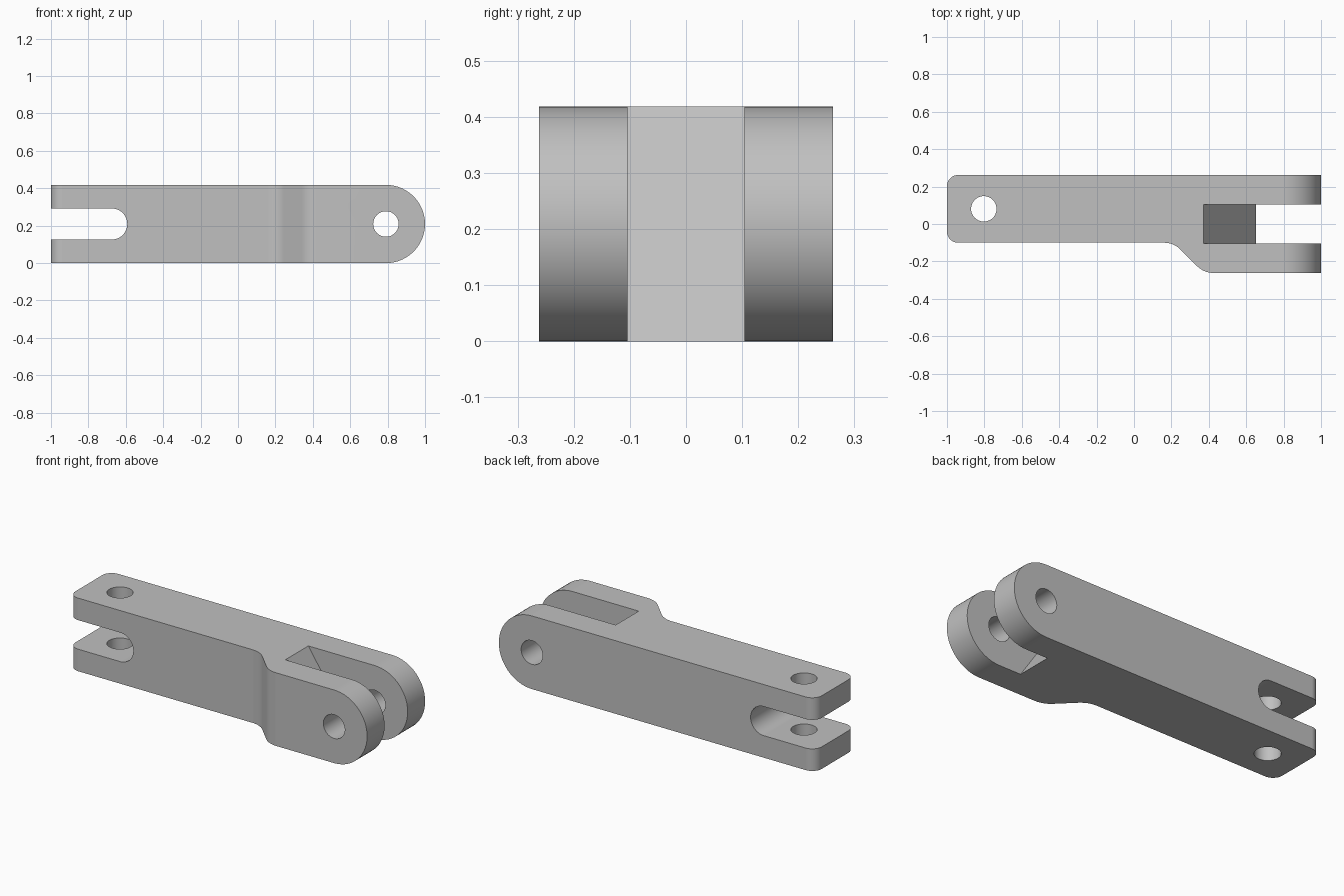
import bpy
import bmesh
import math
from mathutils import Vector

cube = bpy.data.objects.get("Cube")
if cube:
    bpy.data.objects.remove(cube, do_unlink=True)

HEIGHT = 0.418
MID = HEIGHT / 2
HALF = 0.262
HOLE = 0.068

steel = bpy.data.materials.new("grey_steel")
steel.use_nodes = True
grey = (0.53, 0.53, 0.53, 1)
steel.diffuse_color = grey
steel.node_tree.nodes["Principled BSDF"].inputs["Base Color"].default_value = grey


def rounded(corners):
    """Outline from (u, v, radius) corners, each turned into an arc."""
    out = []
    for i, (u, v, r) in enumerate(corners):
        p = Vector((u, v))
        a = (Vector(corners[i - 1][:2]) - p).normalized()
        b = (Vector(corners[(i + 1) % len(corners)][:2]) - p).normalized()
        if r == 0:
            arc = [p]
        else:
            half = a.angle(b) / 2
            centre = p + (a + b).normalized() * (r / math.sin(half))
            start = p + a * (r / math.tan(half)) - centre
            sweep = (math.pi - 2 * half) * (1 if a.x * b.y - a.y * b.x < 0 else -1)
            steps = max(4, round(abs(sweep) / math.radians(6)))
            arc = []
            for k in range(steps + 1):
                t = sweep * k / steps
                arc.append(centre + Vector((start.x * math.cos(t) - start.y * math.sin(t),
                                            start.x * math.sin(t) + start.y * math.cos(t))))
        for q in arc:
            if not out or (q - out[-1]).length > 1e-4:
                out.append(q)
    if (out[0] - out[-1]).length < 1e-4:
        out.pop()
    return out


def prism(name, outline, axis, low, high):
    """Extrude an outline along y (side outline) or z (plan outline)."""
    bm = bmesh.new()
    verts = [bm.verts.new((p.x, low, p.y) if axis == "y" else (p.x, p.y, low))
             for p in outline]
    face = bm.faces.new(verts)
    ext = bmesh.ops.extrude_face_region(bm, geom=[face])["geom"]
    shift = (0, high - low, 0) if axis == "y" else (0, 0, high - low)
    bmesh.ops.translate(bm, vec=shift,
                        verts=[g for g in ext if isinstance(g, bmesh.types.BMVert)])
    bmesh.ops.recalc_face_normals(bm, faces=bm.faces)
    mesh = bpy.data.meshes.new(name)
    bm.to_mesh(mesh)
    bm.free()
    mesh.materials.append(steel)
    obj = bpy.data.objects.new(name, mesh)
    bpy.context.collection.objects.link(obj)
    return obj


def circle(u, v, r):
    return [Vector((u + r * math.cos(k * math.tau / 48), v + r * math.sin(k * math.tau / 48)))
            for k in range(48)]


def combine(target, tool, operation):
    mod = target.modifiers.new(operation, "BOOLEAN")
    mod.operation, mod.solver, mod.object = operation, "EXACT", tool
    bpy.context.view_layer.objects.active = target
    bpy.ops.object.modifier_apply(modifier=mod.name)
    bpy.data.objects.remove(tool, do_unlink=True)


# Plan outline with the stepped front side
link = prism("link_arm", rounded([
    (-1, -0.1, 0.06), (0.212, -0.1, 0.125), (0.374, -HALF, 0.125),
    (1, -HALF, 0), (1, HALF, 0), (-1, HALF, 0.06)]), "z", 0, HEIGHT)

# Round nose of the wide end
nose = prism("nose_outline", rounded([
    (-1.1, 0, 0), (1, 0, MID), (1, HEIGHT, MID), (-1.1, HEIGHT, 0)]), "y", -0.5, 0.5)
combine(link, nose, "INTERSECT")

# Round-ended slot through the narrow end
slot_r = 0.083
combine(link, prism("narrow_slot", rounded([
    (-1.2, MID - slot_r, 0), (-0.592, MID - slot_r, slot_r),
    (-0.592, MID + slot_r, slot_r), (-1.2, MID + slot_r, 0)]), "y", -0.5, 0.5), "DIFFERENCE")

# Fork gap with a sloping end wall, carried past the top and bottom
slope = (0.652 - 0.372) / HEIGHT
combine(link, prism("fork_gap", rounded([
    (0.652 + 0.1 * slope, -0.1, 0), (1.2, -0.1, 0),
    (1.2, HEIGHT + 0.1, 0), (0.372 - 0.1 * slope, HEIGHT + 0.1, 0)]),
    "y", -0.104, 0.104), "DIFFERENCE")

# Pin holes
combine(link, prism("fork_pin_hole", circle(0.791, MID, HOLE), "y", -0.5, 0.5), "DIFFERENCE")
combine(link, prism("narrow_pin_hole", circle(-0.803, 0.081, HOLE), "z", -0.2, 0.7), "DIFFERENCE")

# Smooth curves, crisp edges
bpy.ops.object.select_all(action="DESELECT")
link.select_set(True)
bpy.context.view_layer.objects.active = link
bpy.ops.object.shade_smooth_by_angle(angle=math.radians(25))
normals = link.modifiers.new("even_normals", "WEIGHTED_NORMAL")
normals.keep_sharp = True
